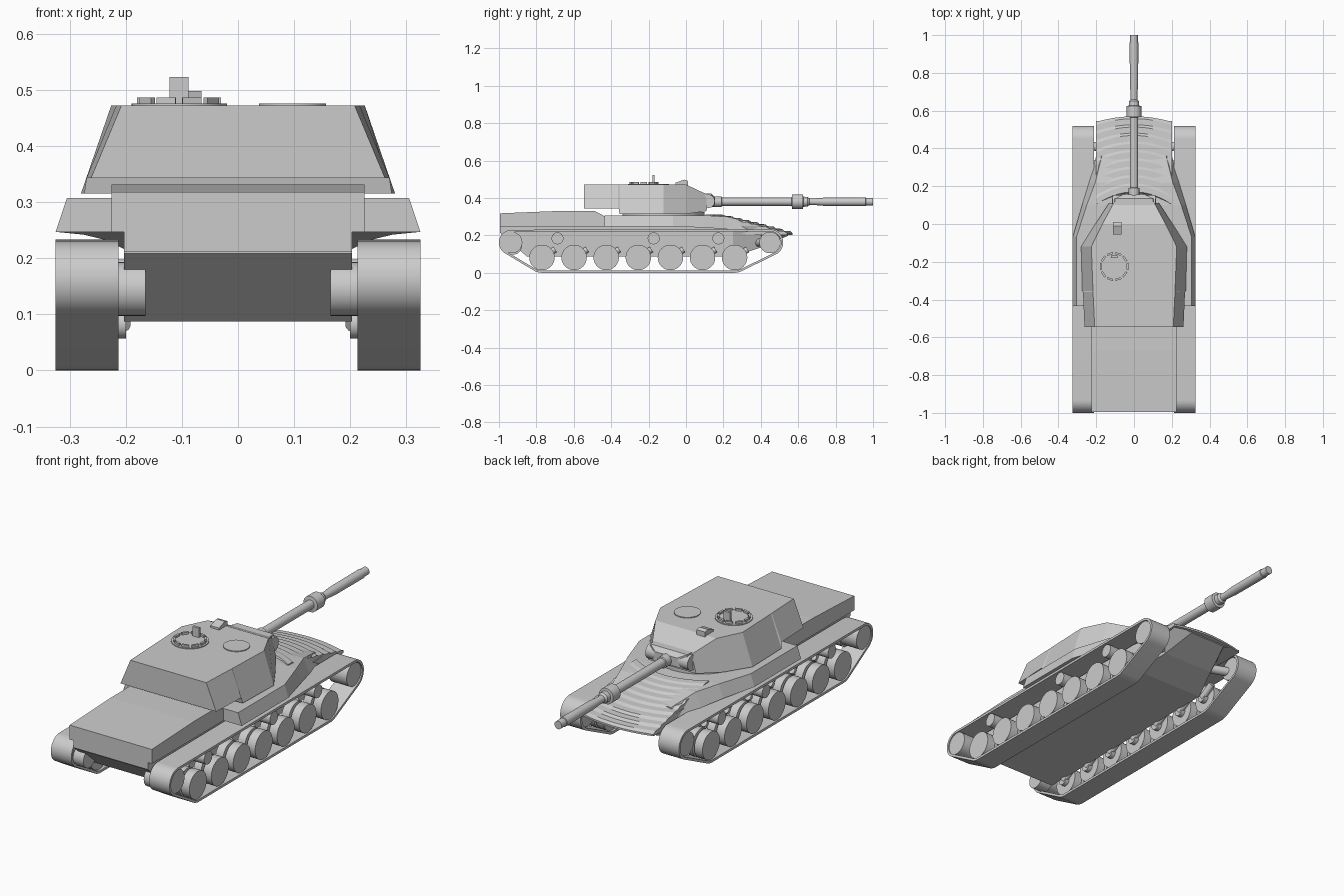
import bpy, bmesh, math
from mathutils import Vector
from mathutils.geometry import convex_hull_2d

if "Cube" in bpy.data.objects:
    bpy.data.objects.remove(bpy.data.objects["Cube"])


def finish(bm, name, smooth=False):
    bmesh.ops.recalc_face_normals(bm, faces=bm.faces[:])
    me = bpy.data.meshes.new(name)
    bm.to_mesh(me)
    bm.free()
    ob = bpy.data.objects.new(name, me)
    bpy.context.collection.objects.link(ob)
    if smooth:
        bpy.ops.object.select_all(action='DESELECT')
        ob.select_set(True)
        bpy.context.view_layer.objects.active = ob
        bpy.ops.object.shade_smooth_by_angle(angle=math.radians(35))
    return ob


def loft(name, rings, smooth=False, closed=False):
    """Skin equal-length point rings; cap the ends, or join last to first."""
    bm = bmesh.new()
    vs = [[bm.verts.new(p) for p in r] for r in rings]
    n = len(rings[0])
    for a, b in zip(vs, vs[1:] + (vs[:1] if closed else [])):
        for i in range(n):
            bm.faces.new((a[i], a[(i + 1) % n], b[(i + 1) % n], b[i]))
    if not closed:
        bm.faces.new(vs[0])
        bm.faces.new(vs[-1])
    return finish(bm, name, smooth)


def hull_loft(name, stations):
    """Trapezoid sections: y, half width bottom, half width top, z bottom, z top."""
    return loft(name, [[(-wb, y, zb), (wb, y, zb), (wt, y, zt), (-wt, y, zt)]
                       for y, wb, wt, zb, zt in stations])


def turned(name, start, axis, steps, n=32):
    """Revolve (distance, radius) steps about an axis."""
    axis = Vector(axis).normalized()
    u = axis.orthogonal().normalized()
    v = axis.cross(u)
    rings = []
    for d, r in steps:
        c = Vector(start) + axis * d
        rings.append([c + (u * math.cos(t) + v * math.sin(t)) * r
                      for t in [2 * math.pi * i / n for i in range(n)]])
    return loft(name, rings, True)


def rod(name, a, b, r, n=32):
    d = Vector(b) - Vector(a)
    return turned(name, a, d, [(0, r), (d.length, r)], n)


# Lower hull with boat-shaped nose
hull_loft("lower_hull", [(-.99, .203, .203, .208, .25), (-.85, .203, .203, .087, .25),
                         (.25, .195, .203, .087, .25), (.4, .14, .2, .135, .25),
                         (.545, .1, .2, .198, .212)])

# Engine deck
deck = [(-.995, .212), (-.995, .318), (-.67, .331), (-.49, .331), (-.43, .3), (-.43, .212)]
loft("engine_deck_core", [[(x, y, z) for y, z in deck] for x in (-.203, .203)])
deck_top = [(y, max(z, .247)) for y, z in deck]
loft("engine_deck", [[(x, y, z) for y, z in deck_top] for x in (-.225, .225)])

# Flared upper hull around the turret
hull_loft("upper_hull", [(-.435, .325, .305, .247, .307), (-.07, .325, .305, .247, .307),
                         (.1, .275, .25, .242, .307), (.22, .238, .205, .233, .3),
                         (.36, .2, .17, .215, .268)])

# Rippled glacis with an arched leading edge
columns = []
for i in range(17):
    x = -.2 + .025 * i
    bow = .03 * (x / .2) ** 2
    ring = []
    for k in range(10):
        t = k / 9
        y = .17 + .4 * t - bow * (1 + 1.2 * (1 - t))
        z = .312 - .1 * t ** 1.15
        ring.append((x, y, z))
        if k < 9:
            ring.append((x, y + .032, z - .002))
    ring += [(x, .57 - bow, .203), (x, .45 - bow, .2), (x, .1, .22)]
    columns.append(ring)
loft("ribbed_glacis", columns)

# Turret body, ring and mantlet
hull_loft("turret", [(-.545, .262, .208, .343, .472), (-.36, .27, .217, .343, .472),
                     (-.355, .274, .217, .315, .472), (-.12, .28, .226, .315, .472),
                     (0, .205, .167, .315, .472), (.11, .132, .108, .33, .42)])
rod("turret_ring", (0, -.12, .295), (0, -.12, .325), .22, 48)
rod("mantlet", (-.115, .118, .383), (.115, .118, .383), .036)
hull_loft("mantlet_shroud", [(.09, .12, .105, .34, .425), (.135, .115, .1, .35, .425),
                             (.155, .06, .06, .36, .405)])

# Gun with bore evacuator
turned("gun_barrel", (0, 0, .38), (0, 1, 0),
       [(.1, .03), (.19, .028), (.192, .022), (.565, .022), (.567, .039), (.625, .039),
        (.627, .027), (.65, .026), (.66, .018), (.69, .018), (.74, .022),
        (.96, .023), (.962, .02), (1.0, .02)])

# Roof fittings
rod("cupola_plate", (-.105, -.225, .468), (-.105, -.225, .476), .085, 40)
for i in range(10):
    bm = bmesh.new()
    corners = []
    for z in (.474, .486):
        for r, s in ((.066, -1), (.066, 1), (.077, 1), (.077, -1)):
            a = 2 * math.pi * i / 10 + s * .23
            corners.append(bm.verts.new((-.105 + r * math.cos(a), -.225 + r * math.sin(a), z)))
    bmesh.ops.convex_hull(bm, input=corners)
    finish(bm, "cupola_vision_block")
loft("cupola_post", [[(x, y, z) for x, y in ((-.122, -.18), (-.088, -.18), (-.088, -.168), (-.122, -.168))]
                     for z in (.472, .523)])
rod("loader_hatch", (.097, -.15, .468), (.097, -.15, .476), .06, 40)
sight = [(-.055, .468), (-.055, .482), (-.01, .498), (.01, .492), (.01, .455)]
loft("gunner_sight", [[(x, y, z) for y, z in sight] for x in (-.112, -.065)])

# Running gear, both sides
REAR, FRONT = (-.932, .162), (.449, .162)
ROAD = [-.77 + i * 1.03 / 6 for i in range(7)]
N = 40


def belt(shrink):
    circles = [(*REAR, .068), (*FRONT, .071), (ROAD[0], .083, .083), (ROAD[-1], .083, .083)]
    return [Vector((y + (r - shrink) * math.cos(2 * math.pi * k / N),
                    z + (r - shrink) * math.sin(2 * math.pi * k / N)))
            for y, z, r in circles for k in range(N)]


outer, inner = belt(0), belt(.012)
order = convex_hull_2d(outer)
for s in (-1, 1):
    side = "left" if s < 0 else "right"
    xa, xb = s * .213, s * .325
    loft(side + "_track", [[(xa, *outer[i]), (xb, *outer[i]), (xb, *inner[i]), (xa, *inner[i])]
                           for i in order], True, closed=True)
    for y, z in (REAR, FRONT):
        rod(side + "_end_wheel", (s * .222, y, z), (s * .32, y, z), .057)
    rod(side + "_final_drive", (s * .165, -.925, .145), (s * .23, -.925, .145), .048)
    rod(side + "_idler_axle", (s * .15, FRONT[0] - .06, .162), (s * .23, FRONT[0] - .03, .162), .022, 16)
    for y in ROAD:
        for x0, x1 in ((.222, .263), (.275, .32)):
            rod(side + "_road_wheel", (s * x0, y, .082), (s * x1, y, .082), .068)
        rod(side + "_wheel_hub", (s * .2, y, .082), (s * .28, y, .082), .025, 16)
        rod(side + "_swing_arm", (s * .208, y + .07, .125), (s * .208, y, .082), .017, 12)
    for y in (-.687, -.173, .173):
        rod(side + "_return_roller", (s * .235, y, .184), (s * .318, y, .184), .032, 24)
        rod(side + "_roller_axle", (s * .19, y, .184), (s * .24, y, .184), .014, 12)
